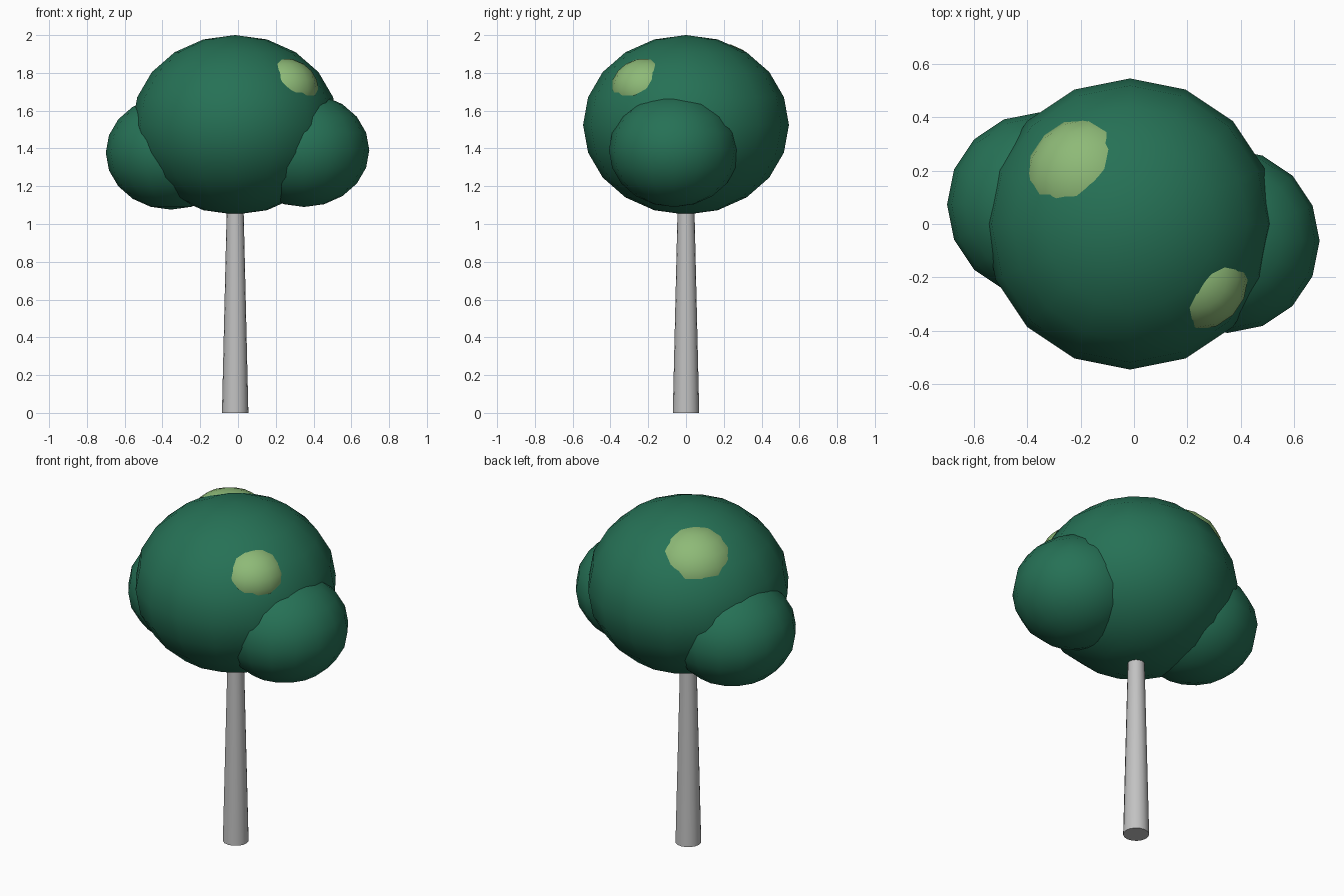
import bpy
import math

cube = bpy.data.objects.get("Cube")
if cube:
    bpy.data.objects.remove(cube, do_unlink=True)


def make_material(name, rgb):
    mat = bpy.data.materials.new(name)
    mat.use_nodes = True
    colour = (*rgb, 1.0)
    mat.diffuse_color = colour
    bsdf = next(n for n in mat.node_tree.nodes if n.type == "BSDF_PRINCIPLED")
    bsdf.inputs["Base Color"].default_value = colour
    return mat


dark_green = make_material("dark green", (0.019, 0.165, 0.092))
light_green = make_material("light green", (0.27, 0.49, 0.185))
pale_grey = make_material("pale grey", (0.54, 0.54, 0.54))

AXIS_X = -0.015   # trunk axis
SQUASH = 0.872    # all foliage balls are slightly flattened


def foliage_ball(name, radius, centre, mat):
    bpy.ops.mesh.primitive_uv_sphere_add(
        segments=16, ring_count=10, radius=radius, location=centre)
    ball = bpy.context.object
    ball.name = name
    ball.scale.z = SQUASH
    bpy.ops.object.transform_apply(location=False, rotation=False, scale=True)
    bpy.ops.object.shade_smooth()
    ball.data.materials.append(mat)
    return ball


# Crown and its two side lobes
foliage_ball("crown", 0.545, (AXIS_X, 0, 1.525), dark_green)
foliage_ball("right_lobe", 0.345, (-0.355, 0.073, 1.377), dark_green)
foliage_ball("left_lobe", 0.345, (0.35, -0.063, 1.391), dark_green)

# Light tufts poking through the crown
foliage_ball("back_tuft", 0.24, (-0.17, 0.163, 1.751), light_green)
foliage_ball("front_tuft", 0.19, (0.236, -0.207, 1.713), light_green)

# Tapered trunk, running up into the crown
bpy.ops.mesh.primitive_cone_add(
    vertices=16, radius1=0.07, radius2=0.043, depth=1.15,
    location=(AXIS_X, 0, 0.575))
trunk = bpy.context.object
trunk.name = "trunk"
trunk.data.materials.append(pale_grey)
bpy.ops.object.shade_smooth_by_angle(angle=math.radians(40))
